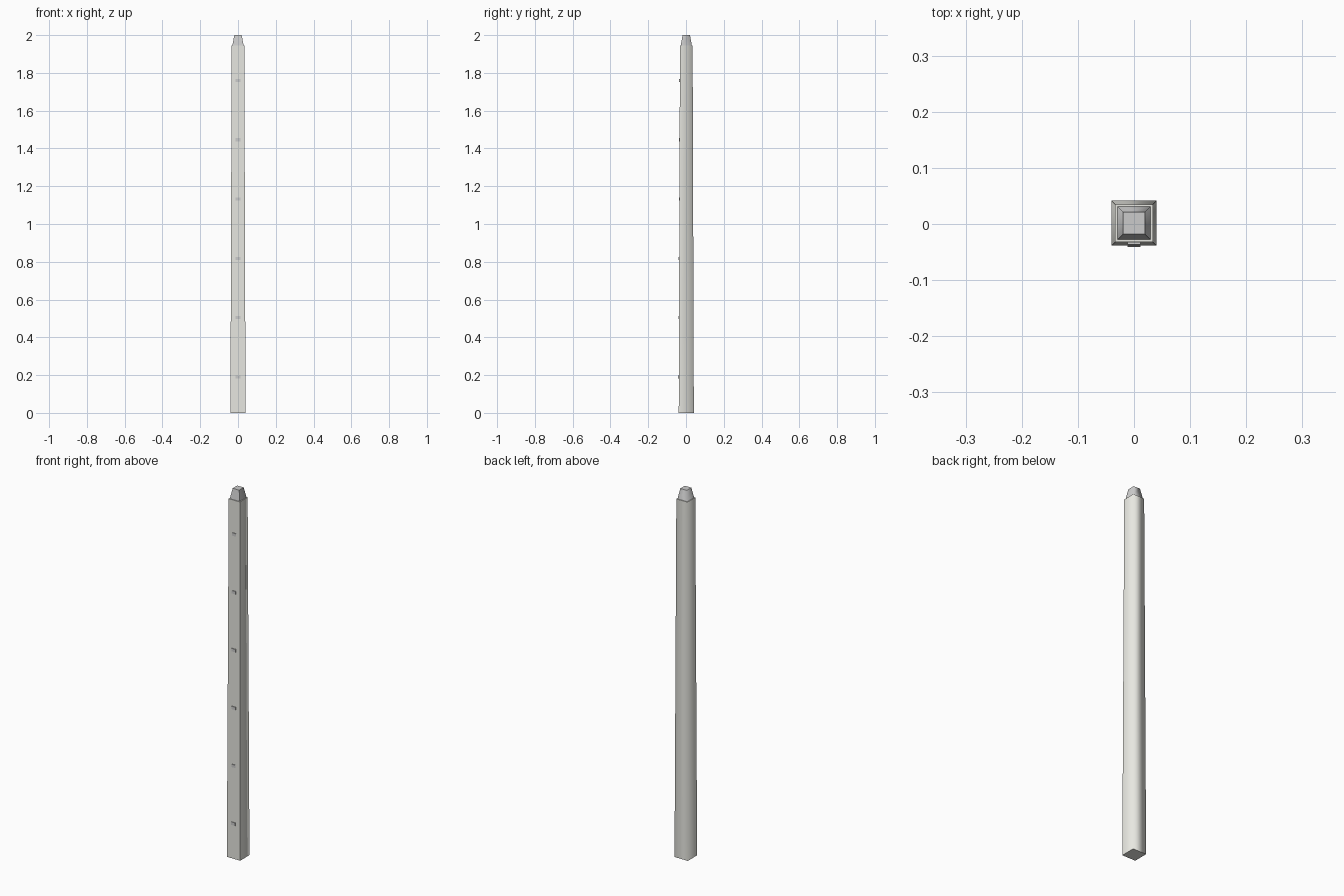
import bpy, bmesh

if "Cube" in bpy.data.objects:
    bpy.data.objects.remove(bpy.data.objects["Cube"])

CY = 0.0015            # body centre in y, the clips sit in front
H, BASE, SHOULDER = 1.945, 0.0400, 0.0335


def material(name, rgb):
    m = bpy.data.materials.new(name)
    m.diffuse_color = (*rgb, 1)
    m.use_nodes = True
    m.node_tree.nodes["Principled BSDF"].inputs["Base Color"].default_value = m.diffuse_color
    return m


def frustum(name, z0, z1, h0, h1, mat=None):
    """Square tapered block whose two back corners are shaded smooth."""
    bm = bmesh.new()
    rings = [[bm.verts.new((sx * h, CY + sy * h, z))
              for sx, sy in ((-1, -1), (1, -1), (1, 1), (-1, 1))]
             for z, h in ((z0, h0), (z1, h1))]
    lo, hi = rings
    bm.faces.new(lo[::-1])
    bm.faces.new(hi)
    for i in range(4):
        j = (i + 1) % 4
        bm.faces.new((lo[i], lo[j], hi[j], hi[i]))
    for f in bm.faces:
        f.smooth = True
    for e in bm.edges:
        a, b = e.verts
        e.smooth = abs(a.co.z - b.co.z) > 1e-4 and a.co.y > CY and b.co.y > CY
    me = bpy.data.meshes.new(name)
    bm.to_mesh(me)
    bm.free()
    ob = bpy.data.objects.new(name, me)
    bpy.context.collection.objects.link(ob)
    if mat:
        me.materials.append(mat)
    return ob


# Tapered post and its narrow cap
frustum("post_body", 0, H, BASE, SHOULDER, material("pale_warm_grey", (0.8, 0.8, 0.75)))
frustum("post_tip", H, 2.0, 0.0295, 0.0195)

# Six small wire clips evenly spaced up the front face
for i in range(6):
    z = 0.19 + i * 0.314
    front = CY - (BASE + (SHOULDER - BASE) * z / H)
    bpy.ops.mesh.primitive_cube_add(size=1, location=(0, front, z))
    clip = bpy.context.object
    clip.name = f"wire_clip_{i + 1}"
    clip.scale = (0.024, 0.007, 0.016)
